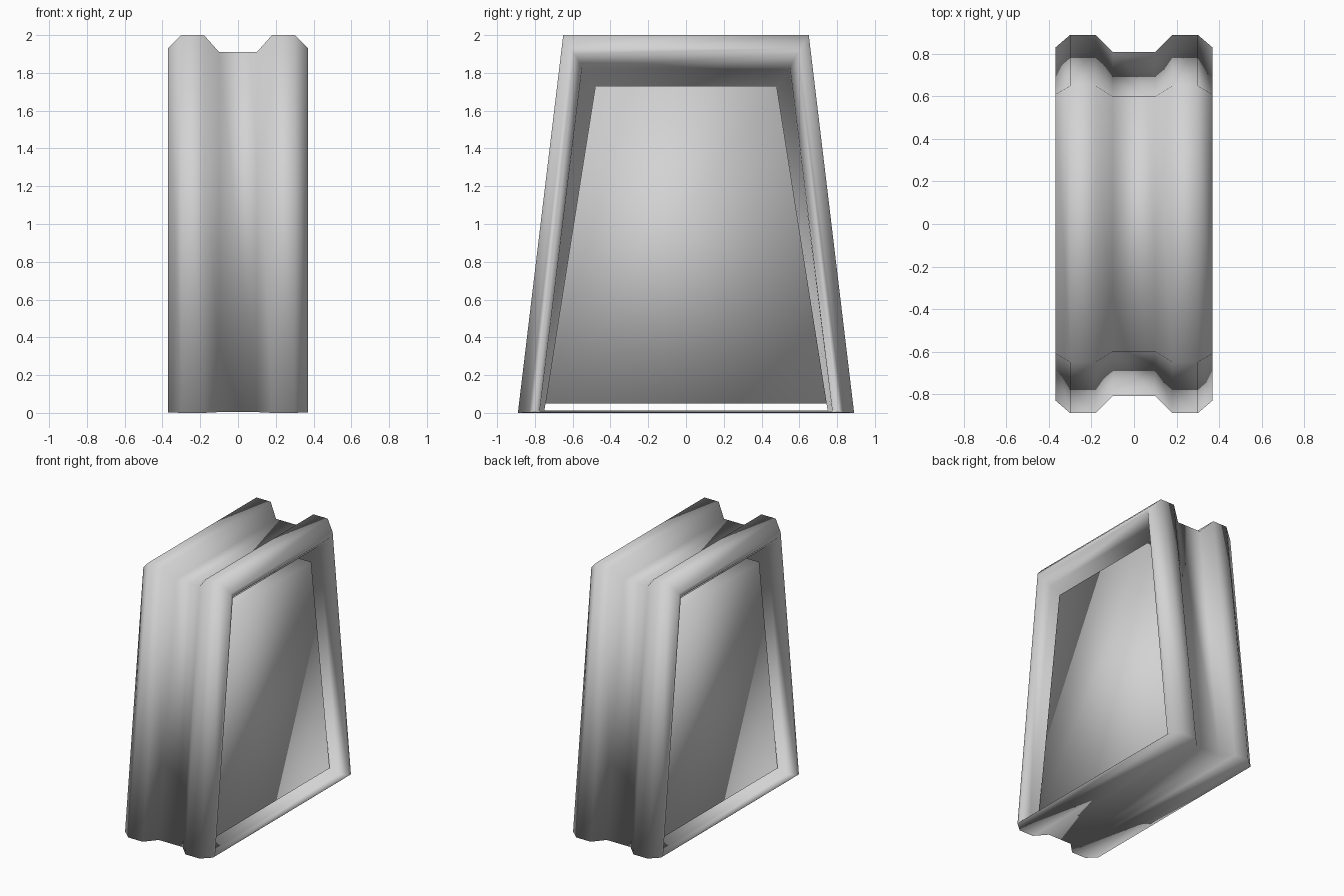
import bpy
import bmesh

default = bpy.data.objects.get("Cube")
if default:
    bpy.data.objects.remove(default, do_unlink=True)

grey = bpy.data.materials.new("plain_grey")
grey.use_nodes = True
colour = (0.65, 0.65, 0.65, 1)
grey.diffuse_color = colour
grey.node_tree.nodes["Principled BSDF"].inputs["Base Color"].default_value = colour


def build(name, verts, faces):
    """Make a smooth-shaded object with its faces turned outward."""
    mesh = bpy.data.meshes.new(name)
    mesh.from_pydata(verts, [], faces)
    bm = bmesh.new()
    bm.from_mesh(mesh)
    bmesh.ops.recalc_face_normals(bm, faces=bm.faces)
    bm.to_mesh(mesh)
    bm.free()
    mesh.materials.append(grey)
    mesh.shade_smooth()
    obj = bpy.data.objects.new(name, mesh)
    bpy.context.collection.objects.link(obj)


def trapezoid(x, bottom_y, top_y, bottom_z, top_z):
    return [(x, -bottom_y, bottom_z), (x, bottom_y, bottom_z),
            (x, top_y, top_z), (x, -top_y, top_z)]


def band(a, b):
    """Four quads joining trapezoid ring a to ring b."""
    return [(a * 4 + i, a * 4 + (i + 1) % 4, b * 4 + (i + 1) % 4, b * 4 + i)
            for i in range(4)]


# Grooved frame: a ribbed tube carried round a trapezoid, thin at the base
# Section columns: x, inset from the top, half-depth at base, half-depth at top
half = [(0.10, 0.09, 0.81, 0.60),
        (0.18, 0.00, 0.89, 0.65),
        (0.30, 0.00, 0.89, 0.65),
        (0.37, 0.07, 0.83, 0.61),
        (0.37, 0.10, 0.805, 0.59),
        (0.30, 0.17, 0.775, 0.55),
        (0.18, 0.18, 0.77, 0.545),
        (0.10, 0.27, 0.75, 0.48)]
section = [(-x, *rest) for x, *rest in reversed(half)] + half
verts, faces = [], []
for x, inset, base_y, top_y in section:
    verts += trapezoid(x, base_y, top_y, inset * 0.045, 2 - inset)
count = len(section)
for k in range(count):
    faces += band(k, (k + 1) % count)
build("grooved_frame", verts, faces)

# Solid core inside the frame, slightly thicker at the top, held above the base
verts = []
for side in (-1, 1):
    ring = trapezoid(0, 0.745, 0.48, 0.05, 1.73)
    verts += [(side * (0.25 if z < 1 else 0.28), y, z) for _, y, z in ring]
build("core_panel", verts, band(0, 1) + [(3, 2, 1, 0), (4, 5, 6, 7)])
